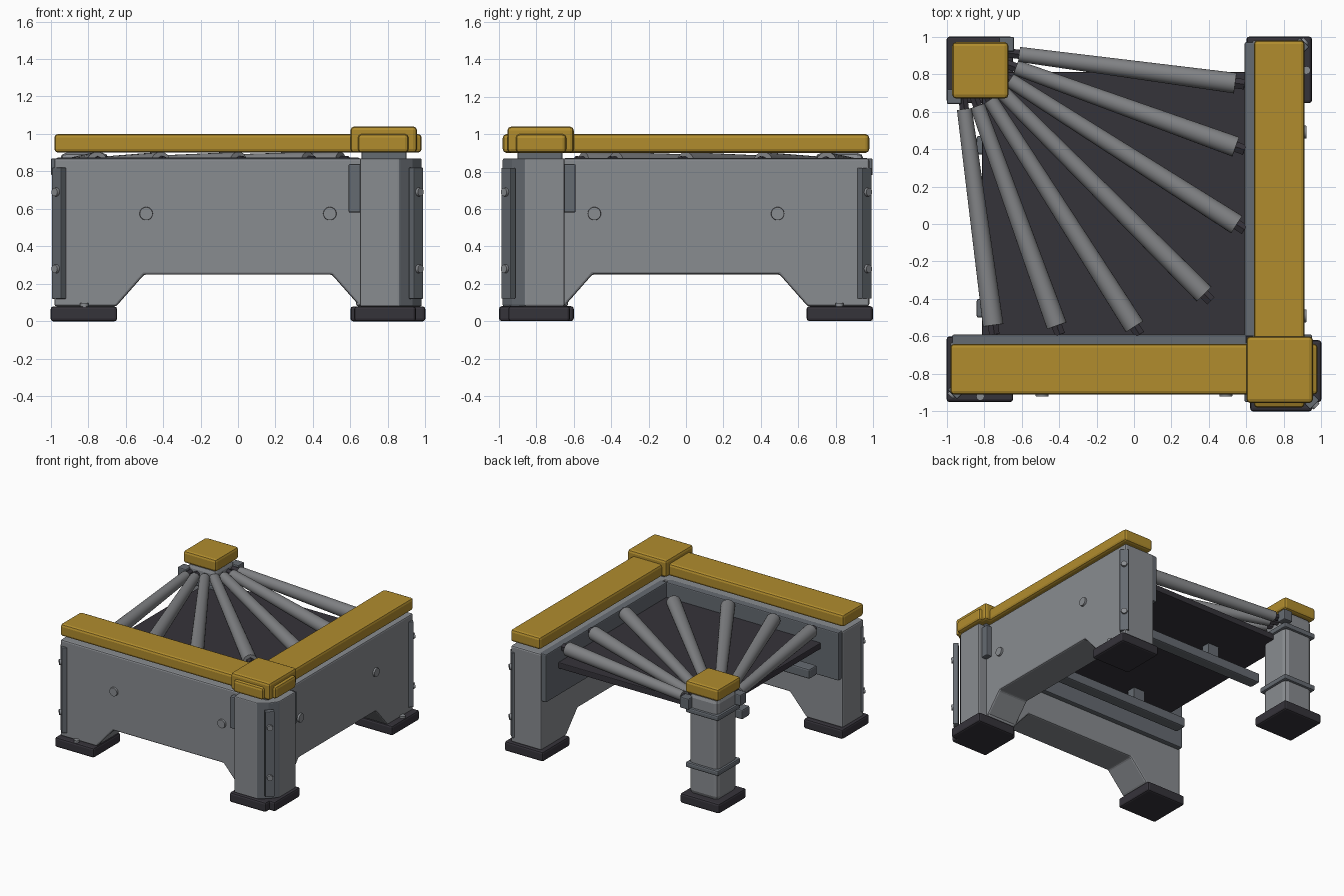
import bpy, bmesh, math
from mathutils import Matrix, Vector

if "Cube" in bpy.data.objects:
    bpy.data.objects.remove(bpy.data.objects["Cube"], do_unlink=True)


def material(name, rgb):
    m = bpy.data.materials.new(name)
    m.use_nodes = True
    m.diffuse_color = (*rgb, 1)
    m.node_tree.nodes["Principled BSDF"].inputs["Base Color"].default_value = (*rgb, 1)
    return m


YELLOW = material("safety_yellow", (0.44, 0.265, 0.027))
GREY = material("light_grey", (0.25, 0.262, 0.28))
TRIM = material("steel_trim", (0.13, 0.145, 0.165))
ROLLER = material("roller_metal", (0.22, 0.225, 0.235))
DARK = material("dark_rubber", (0.036, 0.033, 0.042))

# The model is symmetric across the diagonal: (x, y) -> (-y, -x)
DIAGONAL = Matrix(((0, -1, 0, 0), (-1, 0, 0, 0), (0, 0, 1, 0), (0, 0, 0, 1)))


def finish(name, bm, mats, bevel=0.0, both=False, smooth=False):
    bmesh.ops.recalc_face_normals(bm, faces=bm.faces)
    for suffix in (("", "_mirrored") if both else ("",)):
        if suffix:
            bm.transform(DIAGONAL)
            bmesh.ops.reverse_faces(bm, faces=bm.faces)
        mesh = bpy.data.meshes.new(name + suffix)
        bm.to_mesh(mesh)
        ob = bpy.data.objects.new(name + suffix, mesh)
        bpy.context.collection.objects.link(ob)
        for m in mats:
            mesh.materials.append(m)
        if bevel:
            mod = ob.modifiers.new("soft_edges", "BEVEL")
            mod.width, mod.segments, mod.limit_method = bevel, 2, "ANGLE"
        if smooth:
            bpy.ops.object.select_all(action="DESELECT")
            ob.select_set(True)
            bpy.context.view_layer.objects.active = ob
            bpy.ops.object.shade_smooth_by_angle(angle=math.radians(40))
    bm.free()


def box(name, x, y, z, mat, bevel=0.01, both=False, turn=0):
    bm = bmesh.new()
    size = (x[1] - x[0], y[1] - y[0], z[1] - z[0], 1)
    centre = Vector((sum(x) / 2, sum(y) / 2, sum(z) / 2))
    bmesh.ops.create_cube(bm, size=1, matrix=Matrix.Translation(centre)
                          @ Matrix.Rotation(math.radians(turn), 4, "Z") @ Matrix.Diagonal(size))
    finish(name, bm, [mat], bevel, both)


def prism(points, offset):
    bm = bmesh.new()
    face = bm.faces.new([bm.verts.new(p) for p in points])
    ext = bmesh.ops.extrude_face_region(bm, geom=[face])
    verts = [g for g in ext["geom"] if isinstance(g, bmesh.types.BMVert)]
    bmesh.ops.translate(bm, verts=verts, vec=offset)
    return bm


def rod(name, a, b, r1, r2, mat, both=False, sides=24):
    a, b = Vector(a), Vector(b)
    d = b - a
    bm = bmesh.new()
    bmesh.ops.create_cone(bm, cap_ends=True, segments=sides, radius1=r1, radius2=r2, depth=d.length,
                          matrix=Matrix.Translation((a + b) / 2) @ d.to_track_quat("Z", "Y").to_matrix().to_4x4())
    finish(name, bm, [mat], 0, both, smooth=True)


# Side walls with an arched underside
arch = [(-0.98, 0.08), (-0.65, 0.08), (-0.5, 0.25), (0.5, 0.25), (0.65, 0.08), (0.9, 0.08), (0.9, 0.87), (-0.98, 0.87)]
finish("wall", prism([(x, -0.905, z) for x, z in arch], (0, 0.275, 0)), [GREY], 0.012, True)
box("inner_liner", (-0.97, 0.6), (-0.65, -0.59), (0.48, 0.873), TRIM, 0.008, True)
for x in (-0.49, 0.49):
    rod("wall_bolt", (x, -0.89, 0.575), (x, -0.92, 0.575), 0.037, 0.034, GREY, True)

# Yellow top rails and corner cap
box("top_rail", (-0.98, 0.98), (-0.91, -0.64), (0.9, 1.0), YELLOW, 0.02, True)
box("corner_cap", (0.6, 0.955), (-0.955, -0.6), (0.9, 1.04), YELLOW, 0.02)

# Corner column, with its narrow angled faces in trim
outline = [(0.65, -0.65), (0.65, -0.98), (0.86, -0.98), (0.93, -0.93), (0.98, -0.86), (0.98, -0.65)]
bm = prism([(x, y, 0.08) for x, y in outline], (0, 0, 0.79))
bm.normal_update()
for f in bm.faces:
    n = f.normal
    f.material_index = int(abs(n.x) > 0.2 and abs(n.y) > 0.2)
finish("corner_column", bm, [GREY, TRIM], 0.008)
box("column_neck", (0.66, 0.9), (-0.9, -0.66), (0.85, 0.92), TRIM)
box("column_bracket", (0.59, 0.67), (-0.95, -0.8), (0.58, 0.84), TRIM, 0.008, True)


# Diagonal edge strips with bolts
def edge_strip(x, y, side, both):
    box("edge_strip", (x - 0.035, x + 0.035), (y - 0.02, y + 0.02), (0.12, 0.82), TRIM, 0.004, both, 45 * side)
    out = Vector((side, -1, 0)).normalized()
    for z in (0.28, 0.69):
        p = Vector((x, y, z))
        rod("strip_bolt", p, p + out * 0.035, 0.026, 0.022, GREY, both, 16)


edge_strip(-0.955, -0.895, -1, True)
edge_strip(0.95, -0.95, 1, False)

# Feet
box("wall_foot", (-1, -0.645), (-0.95, -0.6), (0, 0.08), DARK, 0.015, True)
box("corner_foot", (0.62, 0.95), (-1, -0.65), (0, 0.08), DARK, 0.015, True)
box("post_foot", (-1, -0.645), (0.645, 1), (0, 0.08), DARK, 0.015)
rod("foot_bolt", (-0.82, -0.92, 0.07), (-0.82, -0.92, 0.097), 0.022, 0.022, GREY, True, 12)

# Inner post with bands and cap
box("post", (-0.95, -0.69), (0.69, 0.95), (0.07, 0.9), GREY, 0.035)
for z in (0.31, 0.76):
    box("post_band", (-0.968, -0.672), (0.672, 0.968), (z - 0.022, z + 0.022), TRIM, 0.012)
box("post_cap", (-0.97, -0.67), (0.67, 0.97), (0.9, 1.0), YELLOW, 0.02)
box("post_bracket", (-0.72, -0.64), (0.92, 0.998), (0.78, 0.87), TRIM, 0.008, True)

# Deck plate and its support beams
box("deck_plate", (-0.81, 0.62), (-0.62, 0.81), (0.7, 0.75), DARK, 0.006)
for y in (-0.45, 0.42):
    box("support_beam", (-0.84, 0.68), (y - 0.05, y + 0.05), (0.53, 0.61), TRIM, 0.012)
    for x in (-0.4, 0.3):
        box("beam_spacer", (x - 0.05, x + 0.05), (y - 0.035, y + 0.035), (0.6, 0.71), TRIM, 0)

# Fan of tapered rollers around the post
pivot = Vector((-0.95, 0.95, 0.825))
for tip, both in (((0.59, 0.745), True), ((0.59, 0.395), True), ((0.59, -0.03), True), ((0.41, -0.41), False)):
    end = Vector((*tip, 0.85))
    d = (end - pivot).normalized()
    start = pivot + d * 0.34
    rod("roller", start, end - d * 0.05, 0.04, 0.055, ROLLER, both)
    rod("roller_shaft", start - d * 0.08, end, 0.028, 0.032, DARK, both, 6)
